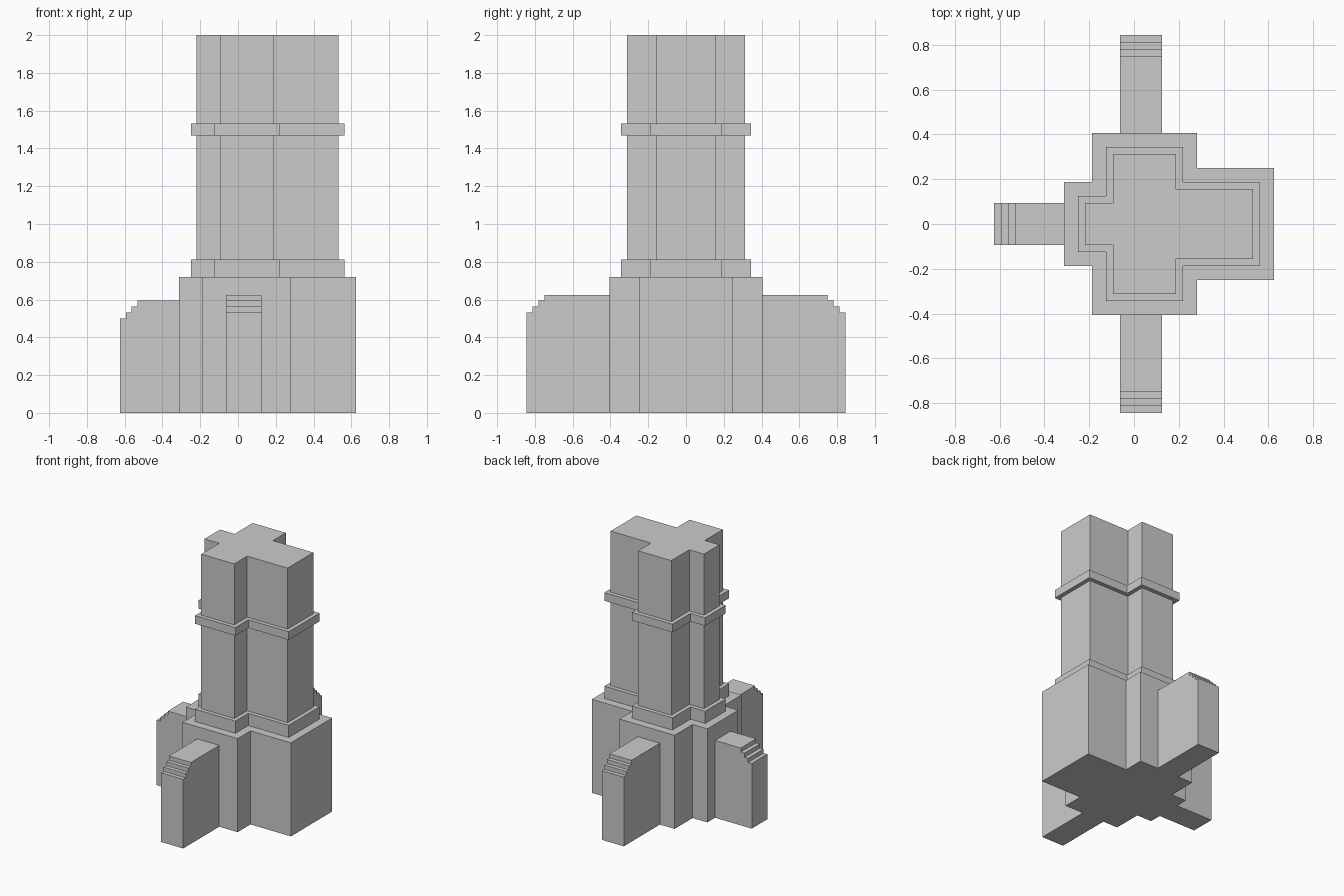
import bpy, bmesh

if "Cube" in bpy.data.objects:
    bpy.data.objects.remove(bpy.data.objects["Cube"])

U = 1 / 32  # the whole model sits on a 1/32 grid


def make_object(name, bm):
    bmesh.ops.recalc_face_normals(bm, faces=bm.faces)
    mesh = bpy.data.meshes.new(name)
    bm.to_mesh(mesh)
    bm.free()
    obj = bpy.data.objects.new(name, mesh)
    bpy.context.collection.objects.link(obj)
    return obj


def cross_plan(d):
    """Cross-shaped plan of the shaft, grown outward by d grid units."""
    half = [(17 + d, 5 + d), (6 + d, 5 + d), (6 + d, 10 + d),
            (-3 - d, 10 + d), (-3 - d, 3 + d), (-7 - d, 3 + d)]
    return half + [(x, -y) for x, y in reversed(half)]


def loft(name, levels):
    """Stack cross plans given as (outward offset, height)."""
    bm = bmesh.new()
    rings = [[bm.verts.new((x * U, y * U, z * U)) for x, y in cross_plan(d)]
             for d, z in levels]
    for a, b in zip(rings, rings[1:]):
        for i in range(len(a)):
            j = (i + 1) % len(a)
            bm.faces.new((a[i], a[j], b[j], b[i]))
    bm.faces.new(rings[0])
    bm.faces.new(rings[-1])
    return make_object(name, bm)


def buttress(name, inner, outer, top, side0, side1, place):
    """Extrude a stepped side profile; place maps (reach, side, z) to x, y, z."""
    profile = [(inner, 0), (outer, 0)]
    for i in range(3):
        z = top - 3 + i
        profile += [(outer - i, z), (outer - i - 1, z)]
    profile[-1:] = [(outer - 3, top - 1), (outer - 3, top), (inner, top)]
    bm = bmesh.new()
    ends = [[bm.verts.new([c * U for c in place(r, s, z)]) for r, z in profile]
            for s in (side0, side1)]
    a, b = ends
    for i in range(len(a)):
        j = (i + 1) % len(a)
        bm.faces.new((a[i], a[j], b[j], b[i]))
    bm.faces.new(a)
    bm.faces.new(b)
    return make_object(name, bm)


# Tower: base block, plinth, shaft with a thin band, flat top
loft("chimney_tower", [(3, 0), (3, 23), (1, 23), (1, 26), (0, 26), (0, 47),
                       (1, 47), (1, 49), (0, 49), (0, 64)])

# Stepped buttresses at front, back and left
buttress("front_buttress", 13, 27, 20, -2, 4, lambda r, s, z: (s, -r, z))
buttress("back_buttress", 13, 27, 20, -2, 4, lambda r, s, z: (s, r, z))
buttress("left_buttress", 10, 20, 19, -3, 3, lambda r, s, z: (-r, s, z))
